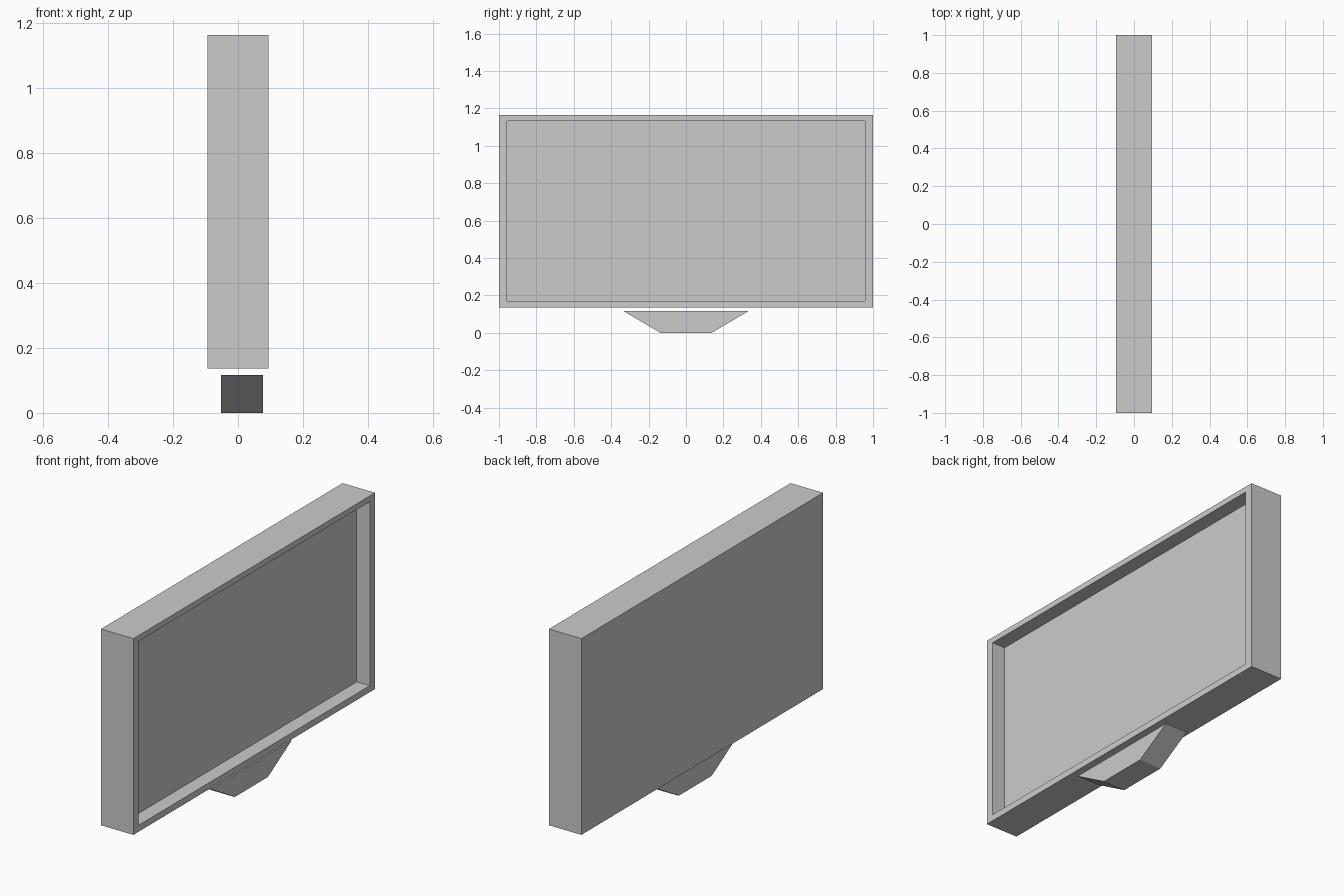
import bpy, bmesh

if "Cube" in bpy.data.objects:
    bpy.data.objects.remove(bpy.data.objects["Cube"])


def make_object(name, bm):
    bmesh.ops.recalc_face_normals(bm, faces=bm.faces)
    mesh = bpy.data.meshes.new(name)
    bm.to_mesh(mesh)
    bm.free()
    obj = bpy.data.objects.new(name, mesh)
    bpy.context.collection.objects.link(obj)
    return obj


def prism(profile, x0, x1):
    """Closed prism: a (y, z) profile extruded along x."""
    bm = bmesh.new()
    face = bm.faces.new([bm.verts.new((x0, y, z)) for y, z in profile])
    ext = bmesh.ops.extrude_face_region(bm, geom=[face], use_keep_orig=True)
    verts = [g for g in ext["geom"] if isinstance(g, bmesh.types.BMVert)]
    bmesh.ops.translate(bm, verts=verts, vec=(x1 - x0, 0, 0))
    bm.normal_update()
    bmesh.ops.recalc_face_normals(bm, faces=bm.faces)
    return bm


def rect(y, z0, z1):
    return [(-y, z0), (y, z0), (y, z1), (-y, z1)]


# Display casing with the screen recessed into its +x side
BACK, FRONT, DEPTH = -0.094, 0.094, 0.076
casing = prism(rect(1.0, 0.136, 1.164), BACK, FRONT)
front = max(casing.faces, key=lambda f: f.calc_center_median().x)
bmesh.ops.inset_region(casing, faces=[front], thickness=0.0615)
# narrower bezel along the top and bottom than at the sides
for v in front.verts:
    v.co.z = 1.134 if v.co.z > 0.65 else 0.17
ext = bmesh.ops.extrude_face_region(casing, geom=[front])
bmesh.ops.delete(casing, geom=[f for f in [front] if f.is_valid], context="FACES_ONLY")
screen = [g for g in ext["geom"] if isinstance(g, bmesh.types.BMVert)]
bmesh.ops.translate(casing, verts=screen, vec=(-DEPTH, 0, 0))
make_object("display_casing", casing)

# Tapered foot, just below the casing
foot = prism([(-0.137, 0), (0.137, 0), (0.335, 0.117), (-0.335, 0.117)], -0.053, 0.077)
make_object("foot", foot)
